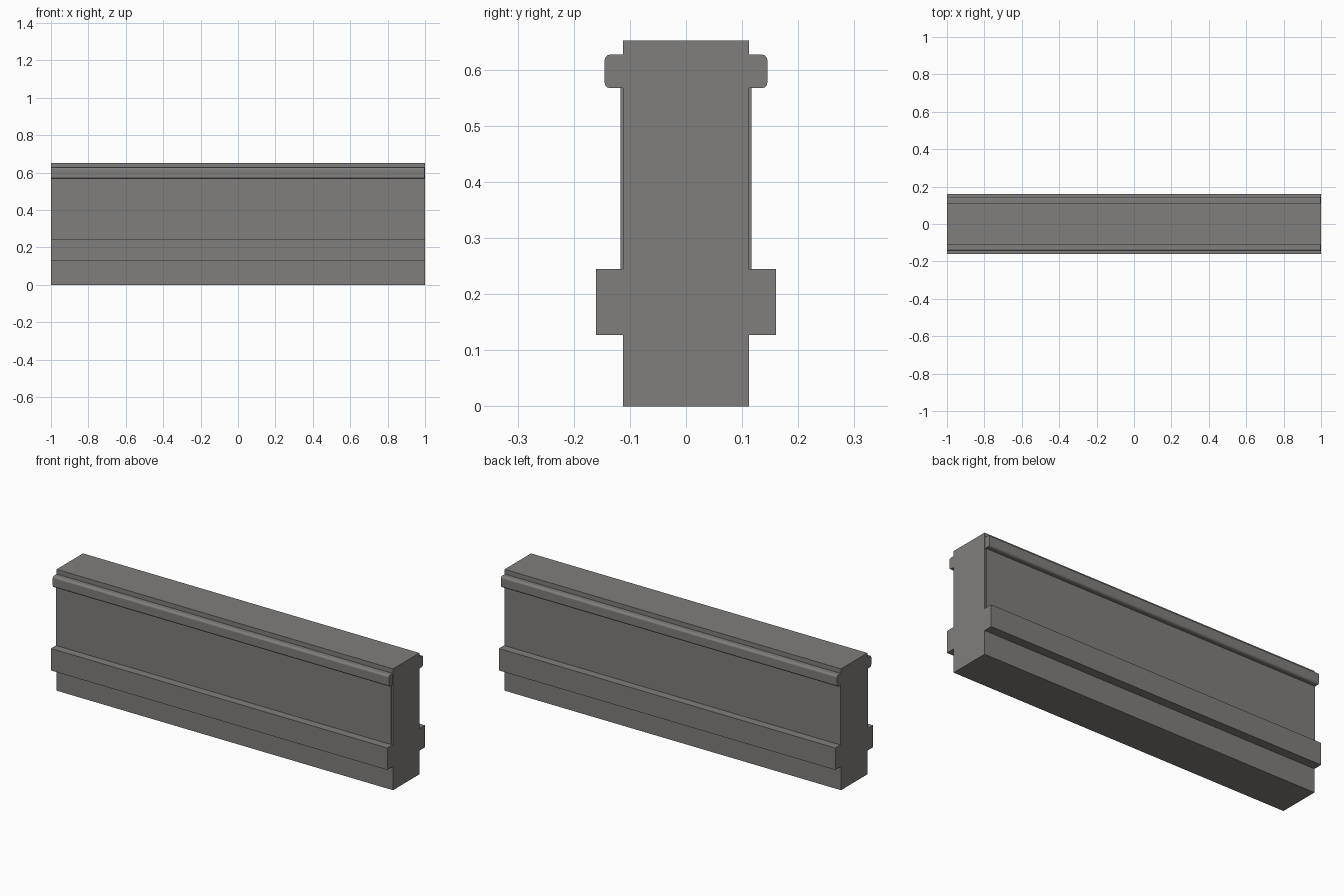
import bpy

default = bpy.data.objects.get("Cube")
if default:
    bpy.data.objects.remove(default, do_unlink=True)

grey = bpy.data.materials.new("warm_grey")
grey.use_nodes = True
colour = (0.216, 0.209, 0.2, 1)
grey.diffuse_color = colour
grey.node_tree.nodes["Principled BSDF"].inputs["Base Color"].default_value = colour


def block(name, low, high):
    """Box spanning two opposite corners."""
    bpy.ops.mesh.primitive_cube_add(size=1)
    obj = bpy.context.object
    obj.name = name
    for v in obj.data.vertices:
        v.co = [l + (c + 0.5) * (h - l) for l, h, c in zip(low, high, v.co)]
    obj.data.materials.append(grey)
    return obj


def side_block(name, x_end, y_in, y_out, z_low, z_high, side):
    """Strip along one long side; side is -1 for front, 1 for back."""
    y_low, y_high = sorted((side * y_in, side * y_out))
    return block(name, (-1, y_low, z_low), (x_end, y_high, z_high))


# Main bar
block("main_body", (-1, -0.112, 0), (1, 0.112, 0.652))

for side, label in ((-1, "front"), (1, "back")):
    # Thin raised panel, stopping just short of one end
    side_block(label + "_panel", 0.992, 0.10, 0.117, 0.127, 0.575, side)
    # Square lower ledge
    side_block(label + "_ledge", 1, 0.10, 0.16, 0.127, 0.245, side)
    # Upper rail with rounded outer long edges
    rail = side_block(label + "_rail", 0.998, 0.10, 0.145, 0.567, 0.627, side)
    weights = rail.data.attributes.new("bevel_weight_edge", "FLOAT", "EDGE")
    for edge in rail.data.edges:
        a, b = (rail.data.vertices[i].co for i in edge.vertices)
        outer = min(a.y * side, b.y * side) > 0.13
        weights.data[edge.index].value = float(outer and abs(a.x - b.x) > 1)
    bevel = rail.modifiers.new("rounded_edges", "BEVEL")
    bevel.limit_method = "WEIGHT"
    bevel.width = 0.01
    bevel.segments = 3
    bpy.ops.object.shade_smooth_by_angle()
